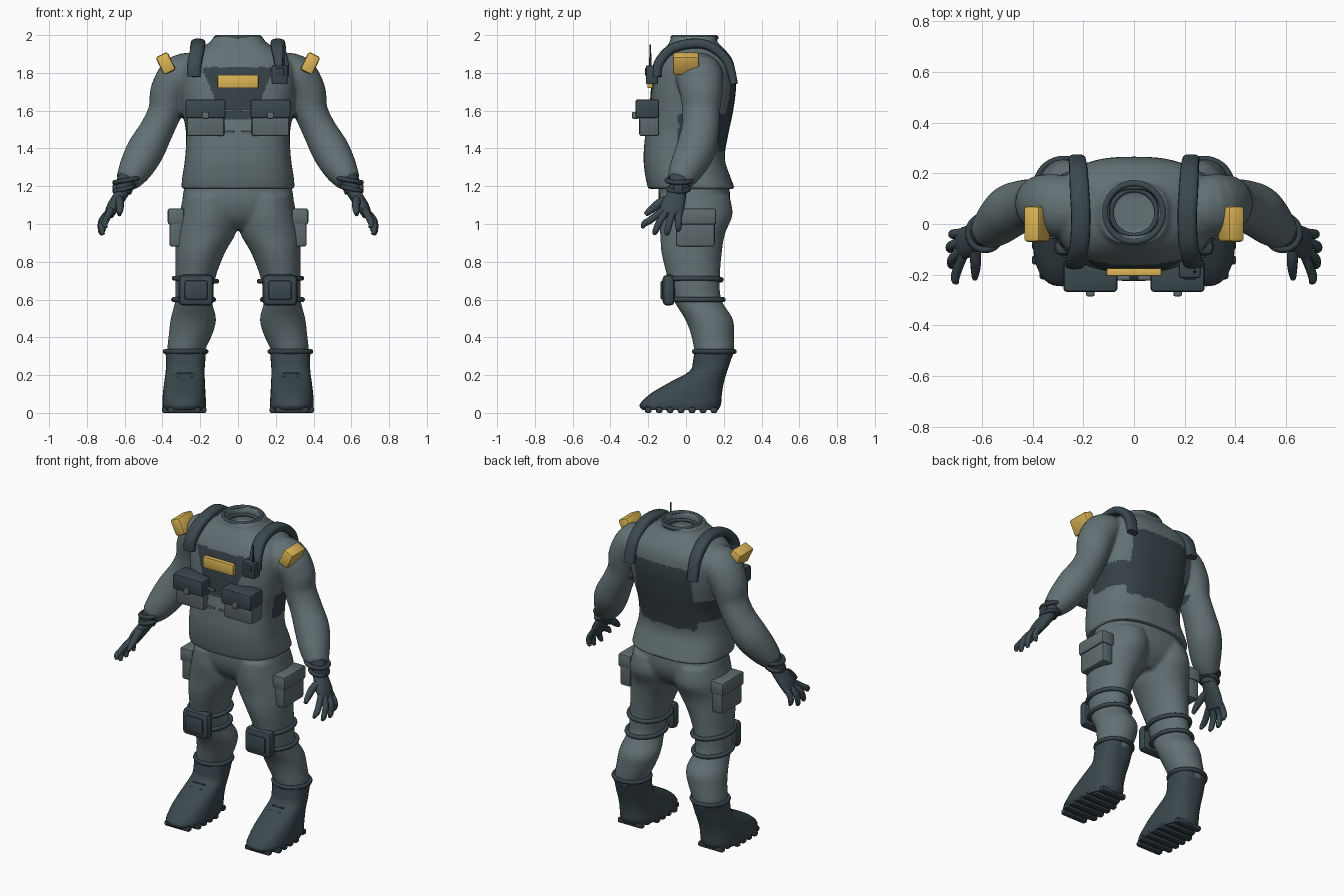
import bpy, bmesh, math
from mathutils import Vector, Matrix

if "Cube" in bpy.data.objects:
    bpy.data.objects.remove(bpy.data.objects["Cube"], do_unlink=True)


def material(name, color):
    m = bpy.data.materials.new(name)
    m.use_nodes = True
    rgba = (*color, 1)
    m.diffuse_color = rgba
    m.node_tree.nodes["Principled BSDF"].inputs["Base Color"].default_value = rgba
    return m


FABRIC = material("grey fabric", (.125, .168, .176))
POUCH = material("pouch grey", (.115, .152, .16))
GEAR = material("dark gear", (.043, .066, .076))
PANEL = material("dark vest panel", (.036, .054, .063))
YELLOW = material("yellow patch", (.72, .46, .09))
SIDES = ((1, "left"), (-1, "right"))


def activate(ob):
    bpy.ops.object.select_all(action='DESELECT')
    ob.select_set(True)
    bpy.context.view_layer.objects.active = ob


def finish(bm, name, mat, angle=40):
    bmesh.ops.recalc_face_normals(bm, faces=bm.faces)
    me = bpy.data.meshes.new(name)
    bm.to_mesh(me)
    bm.free()
    me.materials.append(mat)
    ob = bpy.data.objects.new(name, me)
    bpy.context.collection.objects.link(ob)
    activate(ob)
    bpy.ops.object.shade_smooth_by_angle(angle=math.radians(angle))
    return ob


def spline(rows, steps, closed=False):
    """Catmull-Rom through rows of numbers."""
    rows = [Vector(r) for r in rows]
    n, out = len(rows), []
    for i in range(n if closed else n - 1):
        pick = (lambda k: rows[k % n]) if closed else (lambda k: rows[max(0, min(n - 1, k))])
        a, b, c, d = (pick(i + k) for k in (-1, 0, 1, 2))
        for j in range(steps):
            t = j / steps
            out.append(.5 * (2 * b + (c - a) * t + (2 * a - 5 * b + 4 * c - d) * t * t
                             + (3 * b - a - 3 * c + d) * t ** 3))
    return out if closed else out + [rows[-1]]


def loft(name, rows, mat, s=1, ref=(0, 1, 0), flat=False, closed=False, n=32, power=2, steps=4):
    """Skin rings given as x, y, z, radius across, radius along ref."""
    rows = spline(rows, steps, closed)
    bm, rings, m = bmesh.new(), [], len(rows)
    for i, r in enumerate(rows):
        p = Vector(r[:3])
        lo, hi = ((i - 1) % m, (i + 1) % m) if closed else (max(i - 1, 0), min(i + 1, m - 1))
        t = Vector((0, 0, 1)) if flat else (Vector(rows[hi][:3]) - Vector(rows[lo][:3])).normalized()
        v = Vector(ref)
        v = (v - t * v.dot(t)).normalized()
        u = v.cross(t)
        ring = []
        for k in range(n):
            a = math.tau * k / n
            c, d = (math.copysign(abs(f) ** (2 / power), f) for f in (math.cos(a), math.sin(a)))
            q = p + u * c * r[3] + v * d * r[4]
            ring.append(bm.verts.new((q.x * s, q.y, q.z)))
        rings.append(ring)
    for i in range(m if closed else m - 1):
        a, b = rings[i], rings[(i + 1) % m]
        for k in range(n):
            bm.faces.new((a[k], a[(k + 1) % n], b[(k + 1) % n], b[k]))
    if not closed:
        bm.faces.new(rings[0])
        bm.faces.new(rings[-1])
    return finish(bm, name, mat)


def band(name, c, rx, ry, mat, r=.013, s=1, tall=1, tilt=0):
    pts = [(c[0] + rx * math.cos(a), c[1] + ry * math.sin(a), c[2] + tilt * math.cos(a), r, r * tall)
           for a in (math.tau * k / 12 for k in range(12))]
    return loft(name, pts, mat, s, ref=(0, 0, 1), closed=True, n=10, steps=3)


def box(name, c, size, mat, s=1, bevel=.012, tilt=0, pitch=0):
    bm = bmesh.new()
    bmesh.ops.create_cube(bm, size=1, matrix=Matrix.Diagonal((*size, 1)))
    bmesh.ops.bevel(bm, geom=bm.edges[:], offset=bevel, segments=2, profile=.5, affect='EDGES')
    turn = Matrix.Rotation(tilt * s, 4, 'Y') @ Matrix.Rotation(pitch, 4, 'X')
    bm.transform(Matrix.Translation((c[0] * s, c[1], c[2])) @ turn)
    return finish(bm, name, mat, 35)


def fuse(name, parts, rounds=5):
    """Blend overlapping solids into one soft skin."""
    activate(parts[0])
    for p in parts:
        p.select_set(True)
    bpy.ops.object.join()
    ob = bpy.context.object
    ob.name = name
    mod = ob.modifiers.new("blend", 'REMESH')
    mod.mode, mod.voxel_size, mod.use_smooth_shade = 'VOXEL', .01, True
    soft = ob.modifiers.new("soften", 'SMOOTH')
    soft.factor, soft.iterations = .5, rounds
    for m in ("blend", "soften"):
        bpy.ops.object.modifier_apply(modifier=m)
    ob.data.materials.clear()
    ob.data.materials.append(FABRIC)
    ob.data.shade_smooth()
    return ob


# Jacket: height, front, back, half width, with the neck turned inside
torso = [(1.185, -.20, .26, .30), (1.25, -.215, .235, .295), (1.35, -.225, .205, .28),
         (1.48, -.215, .225, .275), (1.6, -.195, .25, .295), (1.72, -.185, .265, .31),
         (1.82, -.165, .26, .31), (1.88, -.14, .24, .27), (1.93, -.11, .2, .2),
         (1.965, -.085, .165, .145), (1.99, -.08, .165, .13), (1.99, -.05, .14, .1),
         (1.93, -.045, .135, .095), (1.9, -.045, .135, .095)]
parts = [loft("torso", [(0, (f + b) / 2, z, w, (b - f) / 2) for z, f, b, w in torso],
              FABRIC, flat=True, n=64, power=2.6)]
arm = [(.2, .06, 1.8, .1, .11), (.3, .07, 1.79, .11, .125), (.36, .08, 1.7, .105, .115),
       (.385, .08, 1.6, .09, .1), (.43, .075, 1.5, .09, .1), (.49, .05, 1.39, .1, .105),
       (.545, 0, 1.29, .088, .09), (.588, -.035, 1.225, .064, .068)]
for s, side in SIDES:
    parts.append(loft("sleeve", arm, FABRIC, s))
jacket = fuse("jacket", parts)
jacket.data.materials.append(PANEL)
for f in jacket.data.polygons:
    x, y, z = abs(f.center.x), f.center.y, f.center.z
    front = y < -.05 and 1.55 < z < 1.83 and x < .08 + (z - 1.56) * .42
    back = y > .1 and 1.38 < z < 1.79 and x < .2
    flank = y > -.04 and 1.43 < z < 1.58 and .19 < x < .315
    f.material_index = int(front or back or flank)

# Trousers
leg = [(.145, .045, 1.15, .145, .185), (.155, .05, 1.05, .155, .197), (.17, .035, .95, .158, .172),
       (.2, .03, .85, .132, .16), (.225, .04, .72, .107, .14), (.235, .06, .6, .097, .127),
       (.236, .12, .5, .12, .127), (.25, .14, .42, .116, .115), (.275, .15, .33, .1, .105),
       (.277, .15, .28, .09, .09)]
parts = [loft("hips", [(0, .04, 1.25, .27, .18), (0, .045, 1.12, .295, .19), (0, .045, 1.03, .25, .16),
                       (0, .045, .97, .12, .1)], FABRIC, flat=True, power=2.3)]
for s, side in SIDES:
    parts.append(loft("leg", leg, FABRIC, s, flat=True))
fuse("trousers", parts, 6)

# Neck rings
band("collar_rim", (0, .045, 1.987), .115, .115, GEAR)
band("collar_inner_ring", (0, .045, 1.95), .09, .09, GEAR, r=.01)

boot = [(.285, -.03, .015, .11, .2), (.285, -.03, .045, .116, .215), (.285, .0, .1, .113, .19),
        (.283, .055, .16, .108, .145), (.28, .118, .22, .103, .1), (.277, .138, .28, .104, .1),
        (.277, .15, .33, .108, .106)]
strap = [(.235, -.155, 1.78, .024, .036), (.23, -.145, 1.85, .026, .038), (.215, -.08, 1.925, .026, .038),
         (.21, .03, 1.955, .026, .038), (.215, .13, 1.94, .025, .038), (.22, .22, 1.86, .024, .036),
         (.225, .255, 1.74, .02, .034)]
fingers = {"index": (-.12, .69, -.19, -.23, .98), "middle": (-.095, .705, -.135, -.168, .945),
           "ring": (-.065, .71, -.085, -.102, .942), "little": (-.035, .70, -.04, -.04, .962)}

for s, side in SIDES:
    # Boots with treads and laces
    loft(side + "_boot", boot, GEAR, s, flat=True, power=2.5)
    band(side + "_boot_cuff", (.277, .15, .325), .108, .106, PANEL, s=s)
    for i in range(7):
        y = -.2 + i * .058
        w = .235 - .06 * (abs(i - 2.5) > 2.4)
        box(f"{side}_tread_{i}", (.285, y, .016), (w, .036, .032), PANEL, s, .01)
    for i in range(4):
        box(f"{side}_lace_{i}", (.28, -.075 + i * .028, .15 + i * .019), (.085, .014, .012), PANEL, s, .004)

    # Knee pads and their straps
    box(side + "_knee_pad", (.222, -.092, .65), (.185, .065, .165), GEAR, s, .025)
    box(side + "_knee_plate", (.222, -.126, .65), (.12, .016, .1), GEAR, s, .007)
    band(side + "_upper_knee_strap", (.225, .042, .705), .112, .145, GEAR, s=s, tilt=.008)
    band(side + "_lower_knee_strap", (.235, .062, .6), .106, .135, GEAR, s=s)

    # Thigh pouches
    box(side + "_thigh_pouch", (.325, .05, .98), (.075, .205, .2), POUCH, s)
    box(side + "_thigh_pouch_flap", (.328, .05, 1.04), (.088, .22, .085), POUCH, s)

    # Chest pouches
    box(side + "_chest_pouch", (.172, -.195, 1.56), (.2, .105, .19), POUCH, s)
    box(side + "_chest_pouch_flap", (.172, -.205, 1.61), (.212, .125, .1), GEAR, s)
    box(side + "_pouch_buckle", (.172, -.268, 1.575), (.034, .034, .038), POUCH, s, .006)
    for z in (1.485, 1.6):
        box(f"{side}_webbing_{z}", (.045, -.212, z), (.06, .02, .014), POUCH, s, .004)

    # Shoulder straps and patches
    loft(side + "_shoulder_strap", strap, GEAR, s, ref=(1, 0, 0), n=16, power=3)
    box(side + "_shoulder_patch", (.383, 0, 1.85), (.07, .14, .105), YELLOW, s, .013, tilt=.45)

    # Gloves
    loft(side + "_glove_cuff", [(.58, -.03, 1.245, .058, .06), (.595, -.037, 1.215, .05, .054),
                                (.608, -.043, 1.17, .044, .05)], GEAR, s, n=20)
    band(side + "_cuff_band", (.587, -.035, 1.232), .066, .067, PANEL, s=s, tilt=-.012)
    band(side + "_wrist_band", (.602, -.04, 1.185), .05, .054, PANEL, s=s, tilt=-.012)
    box(side + "_wrist_buckle", (.65, -.04, 1.19), (.03, .05, .04), GEAR, s, .008)
    loft(side + "_palm", [(.6, -.04, 1.19, .038, .042), (.63, -.055, 1.14, .035, .055),
                          (.662, -.072, 1.09, .033, .064), (.685, -.08, 1.045, .025, .058)], GEAR, s, n=20)
    loft(side + "_thumb", [(.63, -.08, 1.135, .024, .026), (.625, -.14, 1.11, .022, .024),
                           (.625, -.185, 1.075, .018, .02), (.628, -.215, 1.05, .011, .012)], GEAR, s, n=12)
    for key, (y, x, mid, tip, z) in fingers.items():
        loft(f"{side}_{key}_finger", [(.672, y, 1.075, .018, .019), (x + .01, mid, 1.02, .018, .019),
                                      (x + .015, tip * .75 + mid * .25, z + .022, .016, .017),
                                      (x + .008, tip, z, .009, .009)], GEAR, s, ref=(0, .9, .3), n=12)

# Chest label and radio
box("chest_label", (0, -.19, 1.755), (.215, .03, .07), YELLOW, bevel=.004)
box("radio", (.22, -.18, 1.79), (.085, .065, .1), GEAR, bevel=.008)
box("radio_face", (.22, -.214, 1.805), (.05, .008, .04), PANEL, bevel=.002)
loft("radio_antenna", [(.24, -.188, 1.83, .007, .007), (.24, -.19, 1.95, .004, .004)], PANEL, n=8)
